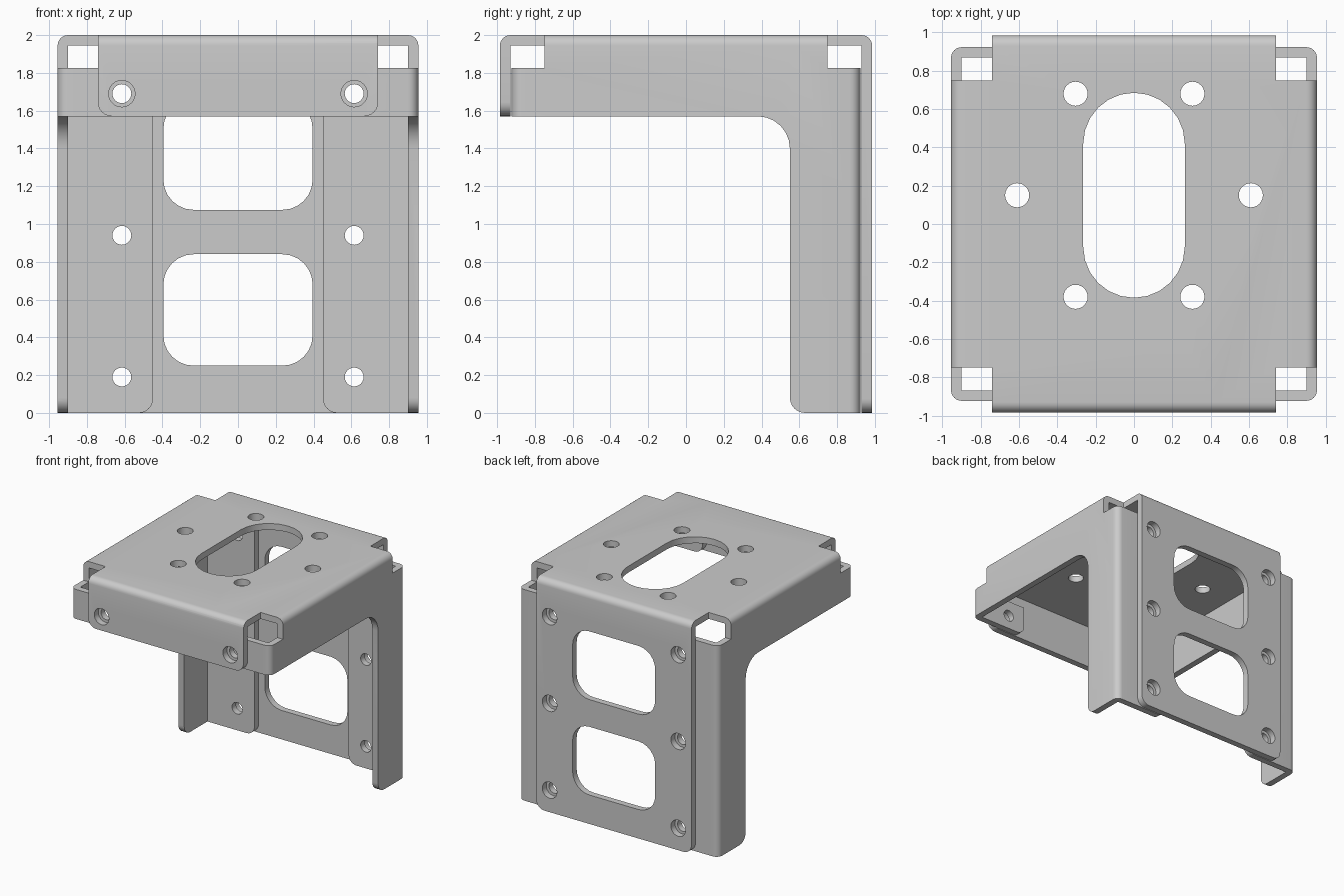
import bpy, bmesh, math
from mathutils import Vector

cube = bpy.data.objects.get("Cube")
if cube:
    bpy.data.objects.remove(cube, do_unlink=True)

T = 0.055                       # sheet thickness
SIDE_X, SIDE_Y = 0.955, 0.923   # outer faces of the side walls and their tabs
FLANGE_Y, FLANGE_X = 0.985, 0.742
NOTCH_Y, TAB_TOP, FRONT_LOW = 0.75, 1.825, 1.57
OVER = 1.1                      # overshoot, trimmed by the bend envelopes

grey = bpy.data.materials.new("sheet metal grey")
grey.use_nodes = True
colour = (0.6, 0.6, 0.6, 1)
grey.diffuse_color = colour
grey.node_tree.nodes["Principled BSDF"].inputs["Base Color"].default_value = colour


def prism(name, axis, corners, lo, hi, steps=6):
    """Extrude an outline of (u, v, corner radius) along an axis."""
    pts = []
    n = len(corners)
    for i, (u, v, r) in enumerate(corners):
        p = Vector((u, v))
        a = (Vector(corners[i - 1][:2]) - p).normalized()
        b = (Vector(corners[(i + 1) % n][:2]) - p).normalized()
        for k in range(steps + 1 if r else 1):
            t = k / steps * math.pi / 2
            q = p + r * (a + b) - r * (b * math.cos(t) + a * math.sin(t))
            if not any((q - o).length < 1e-4 for o in pts):
                pts.append(q)
    place = {"x": lambda u, v, w: (w, u, v),
             "y": lambda u, v, w: (u, w, v),
             "z": lambda u, v, w: (u, v, w)}[axis]
    bm = bmesh.new()
    ends = [[bm.verts.new(place(q.x, q.y, w)) for q in pts] for w in (lo, hi)]
    for ring in ends:
        bm.faces.new(ring)
    for i in range(len(pts)):
        j = (i + 1) % len(pts)
        bm.faces.new((ends[0][i], ends[0][j], ends[1][j], ends[1][i]))
    bmesh.ops.recalc_face_normals(bm, faces=bm.faces)
    mesh = bpy.data.meshes.new(name)
    bm.to_mesh(mesh)
    bm.free()
    mesh.materials.append(grey)
    obj = bpy.data.objects.new(name, mesh)
    bpy.context.collection.objects.link(obj)
    return obj


def rect(u0, u1, v0, v1, low=0.0, high=0.0):
    return [(u0, v0, low), (u1, v0, low), (u1, v1, high), (u0, v1, high)]


def combine(obj, other, op):
    mod = obj.modifiers.new(op, "BOOLEAN")
    mod.operation, mod.solver, mod.object = op, "EXACT", other
    bpy.context.view_layer.objects.active = obj
    bpy.ops.object.modifier_apply(modifier=mod.name)
    bpy.data.objects.remove(other, do_unlink=True)


def cut(obj, axis, u, v, half_u, half_v, r, lo, hi):
    outline = rect(u - half_u, u + half_u, v - half_v, v + half_v, r, r)
    combine(obj, prism("cutter", axis, outline, lo, hi), "DIFFERENCE")


def screw_holes(obj, r, lo, hi, heights):
    for x in (-0.615, 0.615):
        for z in heights:
            cut(obj, "y", x, z, r, r, r, lo, hi)


HEIGHTS = (0.19, 0.94, 1.69)

# Top plate with notched corners, motor slot and mounting holes
top = prism("bracket", "z", [
    (sx * x, sy * y, 0)
    for sx, sy, order in ((1, 1, 1), (-1, 1, -1), (-1, -1, 1), (1, -1, -1))
    for x, y in ((OVER, NOTCH_Y), (FLANGE_X, NOTCH_Y), (FLANGE_X, OVER))[::order]],
    2 - T, 2.1)
cut(top, "z", 0, 0.15, 0.265, 0.535, 0.265, 1.8, 2.2)
for s in (-1, 1):
    for x, y in ((0.305, 0.68), (0.305, -0.38), (0.61, 0.15)):
        cut(top, "z", s * x, y, 0.063, 0.063, 0.063, 1.8, 2.2)

# Front flange and long back flange with two windows
front = prism("front_flange", "y",
              rect(-FLANGE_X, FLANGE_X, FRONT_LOW, 2.1, 0.075), -OVER, -FLANGE_Y + T)
screw_holes(front, 0.07, -1.3, -0.8, HEIGHTS[2:])
back = prism("back_flange", "y",
             rect(-FLANGE_X, FLANGE_X, 0, 2.1, 0.075), FLANGE_Y - T, OVER)
screw_holes(back, 0.07, 0.8, 1.3, HEIGHTS)
for z in (0.545, 1.37):
    cut(back, "y", 0, z, 0.395, 0.295, 0.16, 0.8, 1.3)

# Side walls, each with a folded front tab and back tab
sides = []
for s in (-1, 1):
    wall = prism("side_wall", "x", [
        (-OVER, FRONT_LOW, 0), (0.55, FRONT_LOW, 0.17), (0.55, 0, 0.08), (OVER, 0, 0),
        (OVER, TAB_TOP, 0), (NOTCH_Y, TAB_TOP, 0), (NOTCH_Y, 2.1, 0),
        (-NOTCH_Y, 2.1, 0), (-NOTCH_Y, TAB_TOP, 0), (-OVER, TAB_TOP, 0)],
        s * (SIDE_X - T), s * OVER)
    for face, low in ((-1, FRONT_LOW), (1, 0)):
        tab = prism("tab", "y", [
            (s * 0.45, low, 0.075), (s * OVER, low, 0),
            (s * OVER, TAB_TOP, 0), (s * 0.45, TAB_TOP, 0)],
            face * (SIDE_Y - T), face * OVER)
        combine(wall, tab, "UNION")
    # Round the vertical bends
    combine(wall, prism("bend", "z", rect(-SIDE_X, SIDE_X, -SIDE_Y, SIDE_Y, T, T),
                        -1, 3), "INTERSECT")
    screw_holes(wall, 0.05, -1.3, -0.8, HEIGHTS[2:])
    screw_holes(wall, 0.05, 0.8, 1.3, HEIGHTS)
    sides.append(wall)

# Join into one folded sheet, then round the horizontal bends
for part in (front, back, *sides):
    combine(top, part, "UNION")
for axis, half in (("x", FLANGE_Y), ("y", SIDE_X)):
    combine(top, prism("bend", axis, rect(-half, half, -1, 2, 0, T), -2, 2), "INTERSECT")

# Smooth the bends and holes, keep the folds crisp
bpy.ops.object.select_all(action="DESELECT")
top.select_set(True)
bpy.context.view_layer.objects.active = top
bpy.ops.object.shade_smooth_by_angle(angle=math.radians(30))
